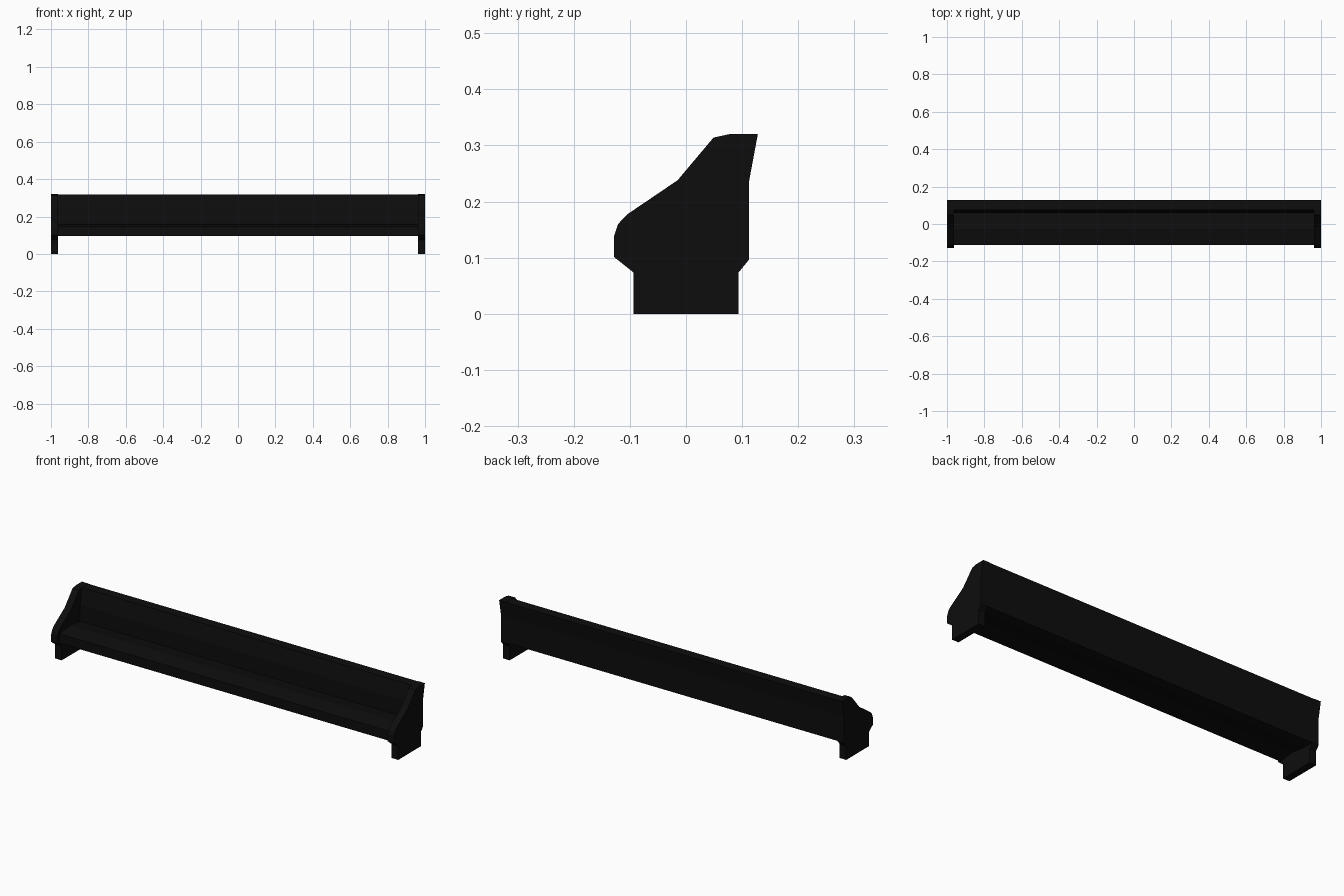
import bpy, bmesh

if "Cube" in bpy.data.objects:
    bpy.data.objects.remove(bpy.data.objects["Cube"])

black = bpy.data.materials.new("black_paint")
black.diffuse_color = (0.004, 0.004, 0.004, 1)
black.use_nodes = True
black.node_tree.nodes["Principled BSDF"].inputs["Base Color"].default_value = black.diffuse_color


def extrude_profile(name, profile, stations):
    """Sweep a closed (y, z) profile along x through the given stations."""
    bm = bmesh.new()
    rings = [[bm.verts.new((x, y, z)) for y, z in profile] for x in stations]
    n = len(profile)
    for a, b in zip(rings, rings[1:]):
        for i in range(n):
            j = (i + 1) % n
            bm.faces.new((a[i], a[j], b[j], b[i]))
    bm.faces.new(rings[0])
    bm.faces.new(rings[-1])
    bmesh.ops.recalc_face_normals(bm, faces=bm.faces)
    mesh = bpy.data.meshes.new(name)
    bm.to_mesh(mesh)
    bm.free()
    mesh.materials.append(black)
    obj = bpy.data.objects.new(name, mesh)
    bpy.context.collection.objects.link(obj)
    return obj


# Seat and reclined backrest as one L-shaped section, split into 12 bays
seat_profile = [(-0.112, 0.097), (-0.112, 0.147), (-0.026, 0.159),
                (0.060, 0.148), (0.060, 0.234), (0.075, 0.319),
                (0.127, 0.319), (0.112, 0.234), (0.112, 0.097),
                (0.060, 0.097), (-0.026, 0.108)]
inner = 0.962
bays = [-inner] + [i / 6 for i in range(-5, 6)] + [inner]
extrude_profile("seat_and_back", seat_profile, bays)

# End panels with foot, rounded armrest nose and sloping upper edge
panel_profile = [(-0.094, 0), (0.094, 0), (0.094, 0.074), (0.112, 0.096),
                 (0.112, 0.234), (0.128, 0.32), (0.077, 0.32),
                 (0.049, 0.314), (-0.015, 0.238), (-0.105, 0.177),
                 (-0.121, 0.160), (-0.128, 0.139), (-0.128, 0.101),
                 (-0.094, 0.074)]
for side, name in ((-1, "left_end_panel"), (1, "right_end_panel")):
    extrude_profile(name, panel_profile, [side * inner, side * 1.0])
